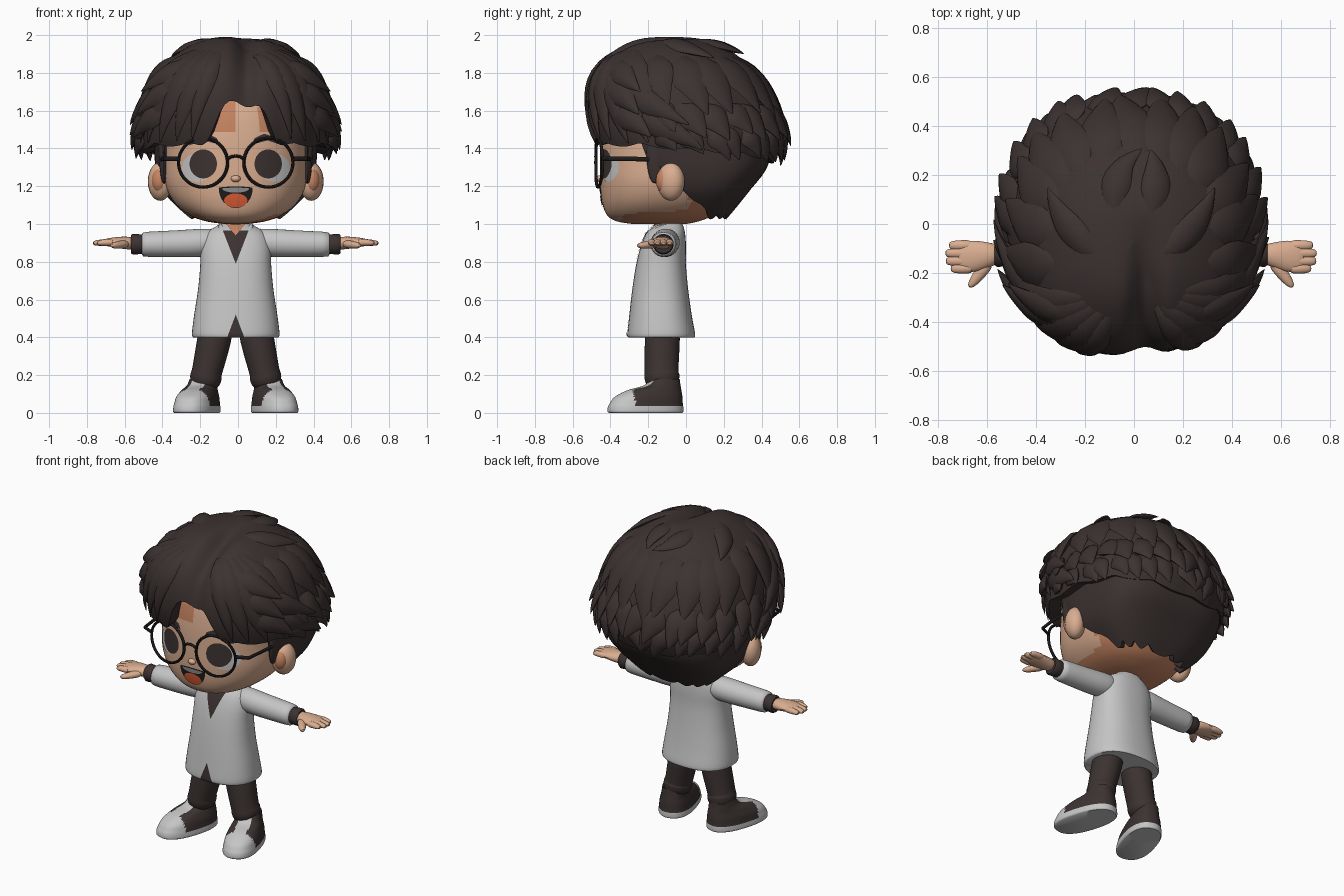
import bpy, bmesh, math, random
from mathutils import Vector, Matrix

random.seed(4)
if "Cube" in bpy.data.objects:
    bpy.data.objects.remove(bpy.data.objects["Cube"])
MID = -0.012
parts = []


def material(name, r, g, b):
    m = bpy.data.materials.new(name)
    m.use_nodes = True
    m.diffuse_color = (r, g, b, 1)
    node = m.node_tree.nodes["Principled BSDF"]
    node.inputs["Base Color"].default_value = (r, g, b, 1)
    node.inputs["Roughness"].default_value = 0.8
    return m


DARK = material("dark brown", .045, .032, .031)
BLACK = material("black", .013, .011, .011)
WHITE = material("soft white", .56, .56, .56)
GREY = material("tooth grey", .27, .27, .27)
SKIN = material("skin", .70, .42, .28)
SHADE = material("warm skin", .56, .23, .12)
TONGUE = material("tongue orange", .72, .11, .035)


def make(name, pieces, mats, rule=None, mirror=False, subd=0, xf=None):
    """Join (verts, faces) pieces into one object; rule(centre, normal) picks the material."""
    bm = bmesh.new()
    for verts, faces in pieces:
        vs = [bm.verts.new(v) for v in verts]
        for f in faces:
            bm.faces.new([vs[i] for i in f])
    bmesh.ops.remove_doubles(bm, verts=bm.verts, dist=1e-5)
    bmesh.ops.recalc_face_normals(bm, faces=bm.faces)
    bm.normal_update()
    if rule:
        for f in bm.faces:
            f.material_index = rule(f.calc_center_median(), f.normal)
    if xf:
        bm.transform(xf)
    me = bpy.data.meshes.new(name)
    bm.to_mesh(me)
    bm.free()
    for m in mats:
        me.materials.append(m)
    ob = bpy.data.objects.new(name, me)
    bpy.context.collection.objects.link(ob)
    ob.location.x = MID
    if mirror:
        ob.modifiers.new("mirror", "MIRROR")
    if subd:
        s = ob.modifiers.new("round", "SUBSURF")
        s.levels = s.render_levels = subd
    parts.append(ob)


def at(T, s):
    """Smooth profile row (z, front y, back y, half width) at position s."""
    n = len(T) - 1
    i = max(0, min(int(s), n - 1))
    t = s - i
    a, b, c, d = T[max(i - 1, 0)], T[i], T[i + 1], T[min(i + 2, n)]
    return [q + .5 * t * (r - p + t * (2 * p - 5 * q + 4 * r - e + t * (3 * (q - r) + e - p)))
            for p, q, r, e in zip(a, b, c, d)]


def s_of(T, z):
    lo, hi = 0, len(T) - 1
    for _ in range(24):
        m = (lo + hi) / 2
        lo, hi = (m, hi) if at(T, m)[0] > z else (lo, m)
    return lo


def ring_point(row, n, az, k=1.0):
    z, f, b, w = row
    sn, cs = math.sin(az), math.cos(az)
    bend = lambda v: math.copysign(abs(v) ** (2 / n), v)
    return Vector((k * w * bend(sn), (f + b) / 2 - k * (b - f) / 2 * bend(cs), z))


def shell(T, n, cols=40, rows=24, a0=0, a1=360, bottom=None, tuck=0.0, point=None):
    """Rounded skin over profile T, turned in at its lower rim."""
    point = point or (lambda row, az, j: ring_point(row, n, az))
    verts, faces = [], []
    for i in range(cols + 1):
        deg = a0 + (a1 - a0) * i / cols
        az = math.radians(deg)
        end = s_of(T, bottom(deg)) if bottom else len(T) - 1
        col = [point(at(T, end * j / rows), az, j / rows) for j in range(rows + 1)]
        row = at(T, end)
        axis = Vector((0, (row[1] + row[2]) / 2, row[0]))
        col.append(axis + (col[-1] - axis) * tuck + Vector((0, 0, .02 if tuck else 0)))
        verts += col
    r = rows + 2
    for i in range(cols):
        for j in range(r - 1):
            faces.append((i * r + j, i * r + j + 1, i * r + r + j + 1, i * r + r + j))
    return verts, faces


def tube(pts, radii, up=lambda p: Vector((0, 0, 1)), sides=10, closed=False):
    """Sweep an ellipse (half width, half thickness) along pts."""
    pts, verts, faces, n = [Vector(p) for p in pts], [], [], len(pts)
    for i, p in enumerate(pts):
        q, r = (pts[i - 1], pts[(i + 1) % n]) if closed else (pts[max(i - 1, 0)], pts[min(i + 1, n - 1)])
        side = (r - q).cross(up(p)).normalized()
        nor = side.cross(r - q).normalized()
        a, b = radii[i] if len(radii) > 1 else radii[0]
        for k in range(sides):
            t = math.tau * k / sides
            verts.append(p + side * a * math.cos(t) + nor * b * math.sin(t))
    for i in range(n if closed else n - 1):
        for k in range(sides):
            m, j = (k + 1) % sides, (i + 1) % n
            faces.append((i * sides + k, i * sides + m, j * sides + m, j * sides + k))
    if not closed:
        faces += [tuple(range(sides)), tuple(range((n - 1) * sides, n * sides))]
    return verts, faces


def decal(T, n, outline, lift):
    """Thin plate laid on the front of a profile; outline in x, z."""
    pts = [Vector(a).lerp(Vector(b), k / 6) for a, b in zip(outline, outline[1:] + outline[:1]) for k in range(6)]
    mid, m, rings = sum(pts, Vector((0, 0))) / len(pts), len(pts), 5
    verts, faces = [], []
    for g in range(rings):
        for p in pts:
            x, z = mid.lerp(p, max(g, .02) / (rings - 1))
            _, f, b, w = at(T, s_of(T, z))
            verts.append((x, (f + b) / 2 - (b - f) / 2 * max(0, 1 - abs(x / w) ** n) ** (1 / n) - lift, z))
    for g in range(rings - 1):
        for k in range(m):
            faces.append((g * m + k, g * m + (k + 1) % m, g * m + m + (k + 1) % m, g * m + m + k))
    return verts, faces + [tuple(range(m))]


def oval(cx, cz, rx, rz, top=1.0):
    return [(cx + rx * math.cos(t), cz + rz * math.sin(t) * (top if math.sin(t) > 0 else 1))
            for t in (math.tau * k / 24 for k in range(24))]


def ball(c, r, turn=0):
    bm = bmesh.new()
    bmesh.ops.create_uvsphere(bm, u_segments=20, v_segments=14, radius=1)
    bm.transform(Matrix.Translation(c) @ Matrix.Rotation(turn, 4, 'Z') @ Matrix.Diagonal((*r, 1)))
    out = [v.co.copy() for v in bm.verts], [[v.index for v in f.verts] for f in bm.faces]
    bm.free()
    return out


# Head, ears, nose and neck
HEAD = [(1.8, -.3, .1, .12), (1.72, -.38, .2, .25), (1.6, -.43, .28, .34), (1.47, -.45, .31, .375),
        (1.34, -.455, .31, .38), (1.22, -.455, .28, .375), (1.12, -.445, .22, .33),
        (1.05, -.42, .15, .25), (1.015, -.37, .07, .16), (1.0, -.28, 0, .06)]
make("head", [shell(HEAD, 2.3, 64, 44)], [SKIN, SHADE],
     lambda c, n: int(c.z > 1.65 or (c.z > 1.48 and abs(c.x - .055) > .075) or c.y > .02
                      or (n.z < -.8 and c.y > -.34)))
make("ears", [ball((.4, -.08, 1.225), (.062, .076, .102), -.5)], [SKIN], mirror=True)
make("inner_ears", [ball((.405, -.118, 1.23), (.04, .042, .064), -.5)], [SHADE], mirror=True)
make("nose", [ball((0, -.455, 1.24), (.026, .022, .018))], [SKIN])
make("neck", [tube([(0, -.1, .93), (0, -.1, 1.05)], [(.075, .07)], lambda p: Vector((0, 1, 0)), 20)], [SHADE])

# Painted face
for name, shape, lift, mat, mir in [
        ("eye_whites", oval(.206, 1.297, .08, .074), .003, WHITE, True),
        ("irises", oval(.172, 1.318, .073, .077), .006, DARK, True),
        ("eyebrows", [(.085, 1.42), (.17, 1.443), (.25, 1.415), (.21, 1.46), (.15, 1.478), (.1, 1.455)], .005, DARK, True),
        ("mouth", oval(0, 1.19, .09, .106, .08), .003, BLACK, False),
        ("teeth", oval(0, 1.188, .072, .022, .2), .006, GREY, False),
        ("tongue", oval(0, 1.125, .062, .037), .006, TONGUE, False)]:
    make(name, [decal(HEAD, 2.3, shape, lift)], [mat], mirror=mir)

# Glasses
wrap = lambda x, z: Vector((x, -.478 + .4 * x * x, z))
back = lambda p: Vector((0, -1, 0))
rim = [wrap(.173 + .13 * math.cos(t), 1.325 + .13 * math.sin(t)) for t in (math.tau * k / 36 for k in range(36))]
make("glasses", [tube(rim, [(.0085, .0085)], back, 8, True),
                 tube([wrap(0, 1.36), wrap(.022, 1.357), wrap(.05, 1.34)], [(.008, .008)], back, 8),
                 tube([wrap(.3, 1.345), (.375, -.41, 1.345), (.388, -.3, 1.345), (.4, -.08, 1.34)],
                      [(.007, .012)], sides=8)], [BLACK], mirror=True)

# Hair: crown shell with a parted fringe, nape shell, then overlapping locks
HAIR = [(1.995, -.1, -.099, .001), (1.98, -.26, .08, .15), (1.925, -.38, .23, .28), (1.835, -.48, .34, .39),
        (1.72, -.53, .43, .46), (1.58, -.54, .49, .5), (1.45, -.51, .51, .51), (1.34, -.45, .48, .485),
        (1.25, -.41, .42, .44)]
NAPE = [(1.6, -.38, .44, .42), (1.45, -.37, .46, .43), (1.3, -.3, .43, .425), (1.18, -.24, .34, .39),
        (1.08, -.14, .26, .3), (1.01, -.08, .2, .22)]
CORE = Vector((0, 0, 1.45))


def dome(row, az, k=1.0):
    p = ring_point(row, 2.3, az, k)
    groove = math.exp(-((p.x - .06) / .06) ** 2) * max(0, min(1, (.05 - p.y) / .3))
    return p + Vector((0, .03, -.06)) * groove


def hairline(deg):
    d = (deg - 4 + 180) % 360 - 180
    return (1.43 - .1 * max(0, abs(d) - 60) / 120 + .25 * math.exp(-(d / 15) ** 4)
            - .02 * abs(math.sin(math.radians(d * 6))))


def nape_line(deg):
    t = max(0, min(1, (min(deg, 360 - deg) - 76) / 26))
    return 1.22 - .165 * t * t * (3 - 2 * t) - .03 * abs(math.sin(math.radians(deg * 7.5))) * t


make("hair_crown", [shell(HAIR, 2.3, 144, 30, bottom=hairline, tuck=.86,
                          point=lambda r, az, j: dome(r, az, .98 + .015 * j * abs(math.sin(az * 7))))], [DARK])
make("hair_nape", [shell(NAPE, 3, 110, 16, 55, 305, nape_line, .85)], [DARK])
make("sideburns", [tube([(.385, -.15, 1.46), (.385, -.16, 1.36), (.382, -.16, 1.27), (.378, -.15, 1.21)],
                        [(.06, .03), (.055, .025), (.045, .02), (.03, .012)], lambda p: Vector((1, 0, 0)))],
     [DARK], mirror=True, subd=1)


def lock(a0, z0, a1, z1, w, thick, k0=.97, k1=1.0, steps=12):
    """Tapered lock hugging the dome, its tip lifted outwards."""
    pts, radii = [], []
    for i in range(steps):
        t = i / (steps - 1)
        az = math.radians(a0 + (a1 - a0) * t ** .7)
        p = dome(at(HAIR, s_of(HAIR, z0 + (z1 - z0) * t ** 1.4)), az)
        pts.append(CORE + (p - CORE) * (k0 + (k1 - k0) * t ** 1.6))
        f = min(1, .35 + 2 * t) * min(1, (1 - t) * 2 + .02) ** .8
        radii.append((w * f, thick * f))
    return tube(pts, radii, lambda p: p - CORE, 8)


# Fringe swept to both sides of the parting, with flicked side locks
fringe, sweeps = [], []
for side in (-1, 1):
    for start, end, tip, w in [(17, 27, 1.45, .06), (22, 38, 1.44, .075), (28, 52, 1.43, .08),
                               (34, 66, 1.43, .08), (40, 80, 1.43, .08)]:
        fringe.append(lock(4 + side * start, 1.93, 4 + side * end, tip, w, .032, .97, 1.02))
    for start, z0, end, tip in [(28, 1.86, 72, 1.68), (34, 1.76, 70, 1.57), (48, 1.72, 92, 1.52), (40, 1.62, 74, 1.46),
                                (58, 1.58, 96, 1.4)]:
        sweeps.append(lock(side * start, z0, side * end, tip, .07, .035, .96, 1.1))
make("hair_fringe", fringe, [DARK])
make("hair_side_sweeps", sweeps, [DARK])

# Broad locks over the crown, then rings of pointed locks round the sides and back
for name, z0, z1, count, w, flare in [("hair_back_locks", 1.9, 1.54, 13, .1, 1.05),
                                      ("hair_middle_locks", 1.62, 1.42, 17, .075, 1.1),
                                      ("hair_lower_locks", 1.5, 1.32, 18, .062, 1.08)]:
    locks = []
    for i in range(count):
        a = 80 + 200 * i / (count - 1) + random.uniform(-3, 3)
        drift = 6 if a < 180 else -6
        tip = z1 + random.uniform(-.025, .025) + .06 * abs(a - 180) / 100
        locks.append(lock(a - drift, z0, a + drift, tip, w, .03, .96, flare))
    make(name, locks, [DARK])
make("hair_top_locks", [lock(a, 1.985, a + d, z, .06, .025, .97, 1.05) for a, d, z in
                        [(70, 50, 1.86), (140, 30, 1.88), (215, -40, 1.88), (290, -50, 1.86)]], [DARK])

# Coat, shirt and collar
COAT = [(1.02, -.13, -.03, .06), (.99, -.17, -.015, .1), (.95, -.21, -.005, .16), (.88, -.24, 0, .185),
        (.78, -.265, 0, .188), (.65, -.285, .012, .2), (.52, -.3, .03, .22), (.42, -.31, .048, .232),
        (.4, -.305, .045, .225)]
make("coat", [shell(COAT, 2.4, 48, 30)], [WHITE])
make("shirt_front", [decal(COAT, 2.4, [(-.068, .965), (.068, .965), (0, .79)], .004)], [DARK])
make("throat", [decal(COAT, 2.4, [(-.06, 1.01), (.06, 1.01), (0, .94)], .008)], [SHADE])
make("coat_slit", [decal(COAT, 2.4, [(-.045, .401), (.045, .401), (0, .52)], .004)], [DARK])
make("collar", [tube([(0, -.02, 1.01), (.075, -.07, 1.01), (.085, -.15, .99), (.06, -.215, .94), (.005, -.262, .79)],
                     [(.018, .012), (.018, .012), (.018, .012), (.014, .01), (.003, .004)], back, 8)],
     [WHITE], mirror=True, subd=1)

# Sleeves, cuffs and hands
make("sleeves", [tube([(.06, -.1, .91), (.18, -.11, .9), (.3, -.115, .895), (.49, -.12, .892), (.5, -.12, .892)],
                      [(.07, .07), (.08, .078), (.074, .073), (.07, .068), (.066, .064)], sides=16)],
     [WHITE], mirror=True, subd=1)
make("cuffs", [tube([(.47, -.12, .893), (.515, -.12, .893), (.545, -.12, .893), (.555, -.12, .893)],
                    [(.05, .05), (.053, .053), (.055, .055), (.048, .048)], sides=16)], [DARK], mirror=True)
hand = [tube([(.53, -.12, .895), (.58, -.125, .9), (.63, -.13, .903), (.68, -.135, .903), (.71, -.135, .902)],
             [(.04, .034), (.052, .036), (.068, .03), (.066, .022), (.05, .014)], sides=12),
        tube([(.575, -.15, .895), (.615, -.2, .89), (.645, -.24, .886), (.66, -.258, .886)],
             [(.03, .025), (.027, .022), (.02, .018), (.008, .008)])]
for y, x in [(-.087, .742), (-.119, .757), (-.151, .755), (-.181, .735)]:
    hand.append(tube([(.64, y, .902), (.69, y, .903), (x - .015, y, .899), (x, y, .898)],
                     [(.023, .021), (.023, .02), (.02, .016), (.012, .008)]))
make("hands", hand, [SKIN], mirror=True, subd=1)

# Trousers with turned-up hems
make("trousers", [tube([(.095, -.12, .5), (.11, -.125, .4), (.145, -.13, .25), (.155, -.13, .205), (.157, -.128, .2),
                        (.16, -.125, .17), (.165, -.12, .13)],
                       [(.09, .09), (.093, .095), (.083, .092), (.08, .09), (.086, .096), (.084, .092), (.07, .08)],
                       lambda p: Vector((0, 1, 0)), 20)], [DARK], mirror=True, subd=1)

# Shoes: dark uppers with pale soles, toe caps and tongues
SHOE = [(.18, -.08, .07, .068), (.145, -.12, .075, .075), (.12, -.21, .08, .085), (.085, -.28, .085, .098),
        (.05, -.308, .087, .104), (.03, -.318, .09, .107), (.008, -.32, .09, .108), (0, -.312, .085, .102)]
make("shoes", [shell(SHOE, 2.4, 64, 44)], [WHITE, DARK],
     lambda c, n: int(c.z > .036 and c.y > -.2 and not (abs(c.x) < .04 and c.y < -.08)), mirror=True,
     xf=Matrix.Translation((.172, -.105, 0)) @ Matrix.Rotation(.3, 4, 'Z'))

# Smooth shading with crisp edges kept
bpy.ops.object.select_all(action='DESELECT')
for ob in parts:
    ob.select_set(True)
bpy.context.view_layer.objects.active = parts[0]
bpy.ops.object.shade_smooth_by_angle(angle=math.radians(45))
